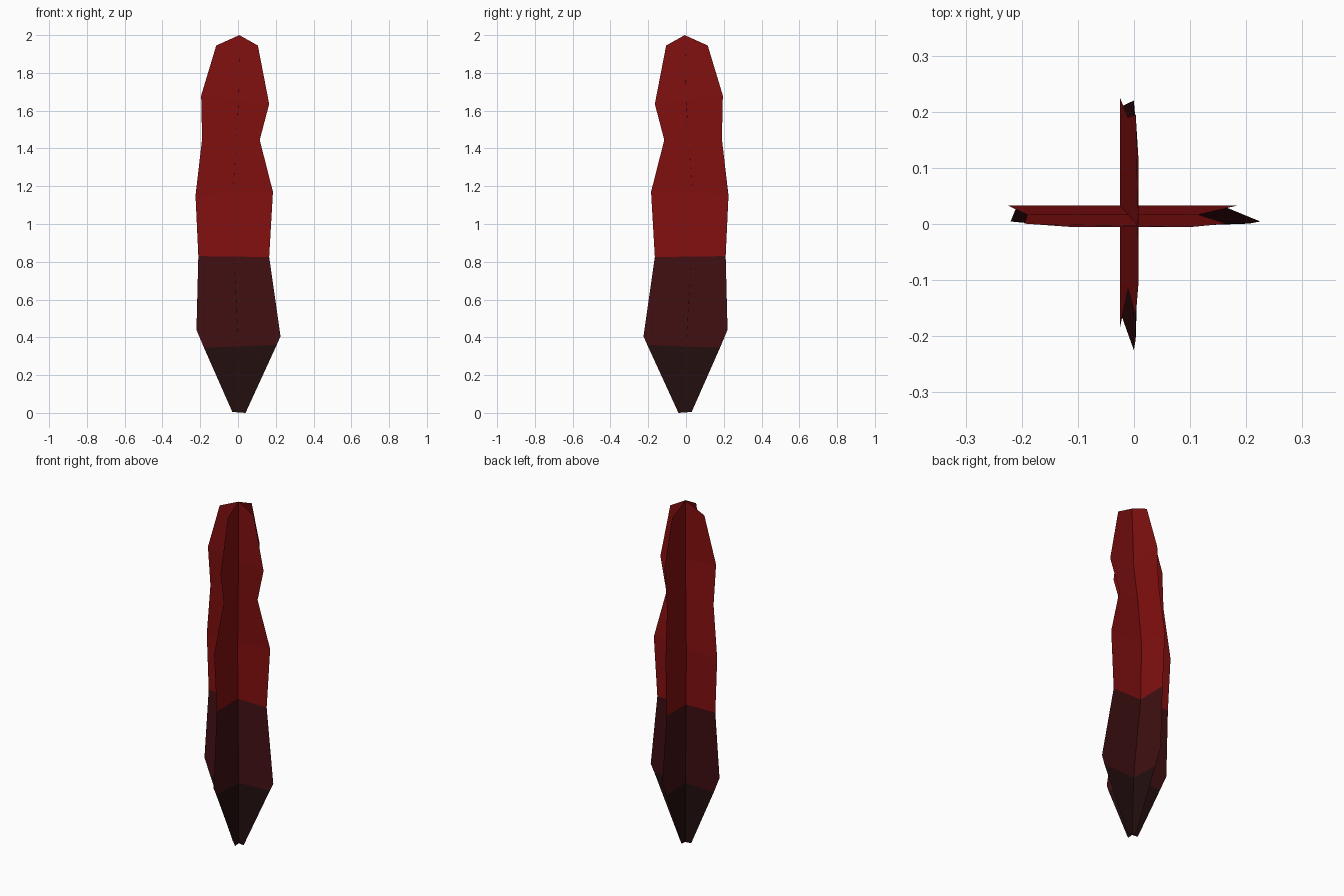
import bpy
import bmesh

cube = bpy.data.objects.get("Cube")
if cube:
    bpy.data.objects.remove(cube, do_unlink=True)


def make_material(name, rgb):
    mat = bpy.data.materials.new(name)
    mat.use_nodes = True
    colour = (*rgb, 1.0)
    mat.diffuse_color = colour
    bsdf = mat.node_tree.nodes["Principled BSDF"]
    bsdf.inputs["Base Color"].default_value = colour
    bsdf.inputs["Roughness"].default_value = 0.9
    return mat


materials = [
    make_material("blackened base", (0.017, 0.0045, 0.0045)),
    make_material("dark maroon", (0.052, 0.005, 0.006)),
    make_material("deep red", (0.23, 0.005, 0.005)),
]

# Blade rows: left edge, left height, right edge, right height, bend amount
ROWS = [
    (-0.03, 0.005, 0.04, 0.0, 0.0),
    (-0.18, 0.345, 0.205, 0.36, 0.15),
    (-0.22, 0.44, 0.225, 0.405, 0.25),
    (-0.21, 0.83, 0.165, 0.825, 0.9),
    (-0.225, 1.15, 0.185, 1.17, 1.0),
    (-0.19, 1.45, 0.115, 1.445, 0.57),
    (-0.195, 1.68, 0.165, 1.635, 0.15),
    (-0.115, 1.945, 0.105, 1.945, 0.0),
]
TIP = (0.007, 2.0)


def make_blade(name, place):
    """Thin bent sheet; place(across, bend, z) gives the position."""
    bm = bmesh.new()
    pairs = [(bm.verts.new(place(l, bend, lz)), bm.verts.new(place(r, bend, rz)))
             for l, lz, r, rz, bend in ROWS]
    for i, (low, high) in enumerate(zip(pairs, pairs[1:])):
        face = bm.faces.new((low[0], low[1], high[1], high[0]))
        # Colour bands rise from the base
        face.material_index = 0 if i < 1 else 1 if i < 3 else 2
    tip = bm.verts.new(place(TIP[0], 0.0, TIP[1]))
    bm.faces.new((*pairs[-1], tip)).material_index = 2
    mesh = bpy.data.meshes.new(name)
    bm.to_mesh(mesh)
    bm.free()
    for mat in materials:
        mesh.materials.append(mat)
    obj = bpy.data.objects.new(name, mesh)
    bpy.context.collection.objects.link(obj)
    return obj


# Two crossed leaf sheets with the same outline
make_blade("wide_blade", lambda a, b, z: (a, -0.005 + 0.038 * b, z))
make_blade("cross_blade", lambda a, b, z: (0.008 - 0.033 * b, -a, z))
